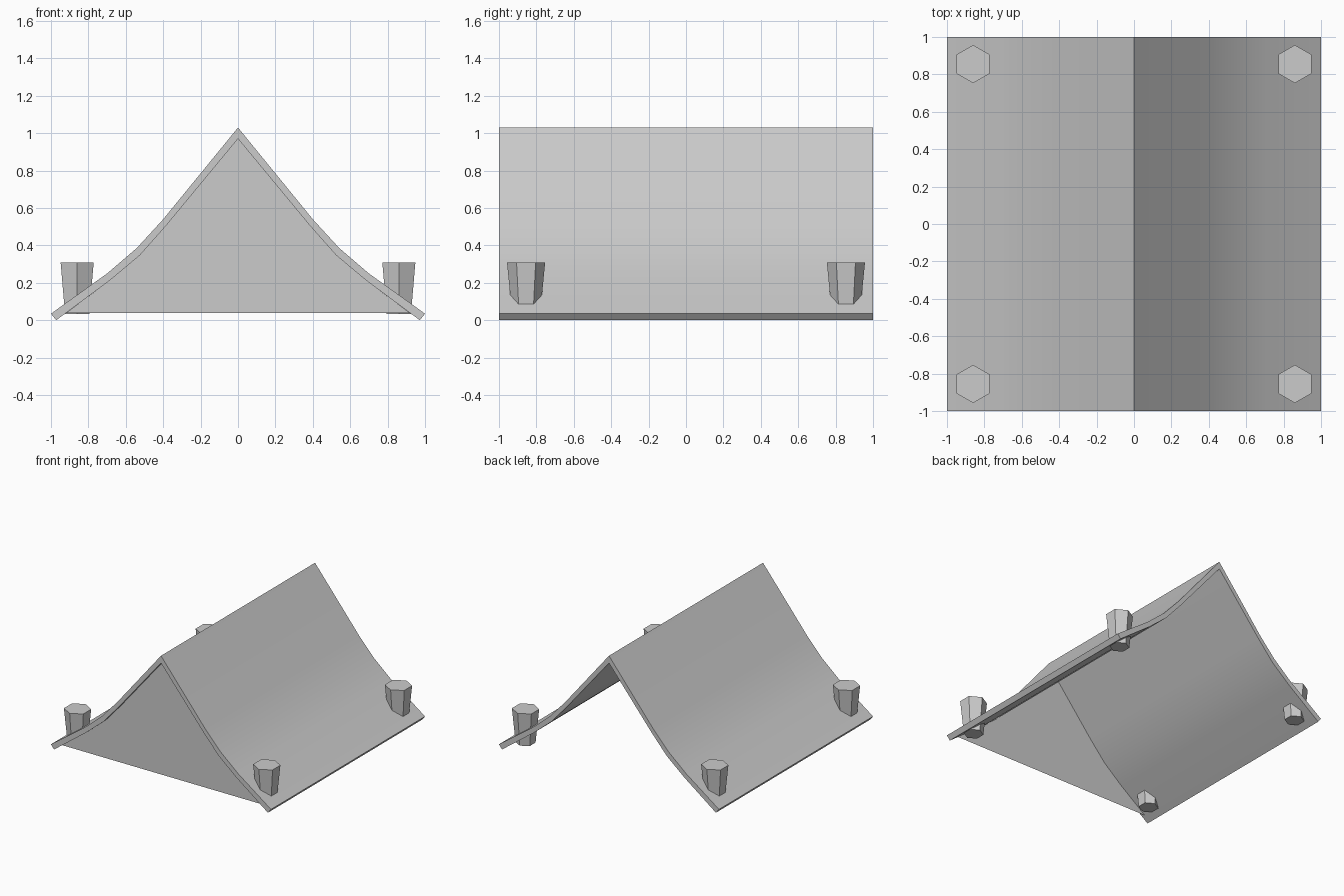
import bpy
import bmesh
import math

cube = bpy.data.objects.get("Cube")
if cube:
    bpy.data.objects.remove(cube, do_unlink=True)

grey = bpy.data.materials.new("plain_grey")
grey.use_nodes = True
grey.diffuse_color = (0.6, 0.6, 0.6, 1)
grey.node_tree.nodes["Principled BSDF"].inputs["Base Color"].default_value = (0.6, 0.6, 0.6, 1)


def finish(name, bm):
    """Turn a bmesh into a named object with the grey material."""
    bmesh.ops.recalc_face_normals(bm, faces=bm.faces)
    mesh = bpy.data.meshes.new(name)
    bm.to_mesh(mesh)
    bm.free()
    mesh.materials.append(grey)
    obj = bpy.data.objects.new(name, mesh)
    bpy.context.collection.objects.link(obj)
    return obj


def mirrored(half):
    """Complete a ridge-to-eave profile with its mirror image, left to right."""
    return [(-x, z) for x, z in reversed(half[1:])] + half


# Half profiles of the roof sheet, ridge to eave
outer = mirrored([(0, 1.03), (0.4, 0.54), (0.54, 0.387), (0.7, 0.25), (1, 0.035)])
inner_half = [(0, 0.97), (0.385, 0.505), (0.525, 0.347), (0.685, 0.213), (0.972, 0)]
inner = mirrored(inner_half)

# Roof: curved sheet extruded from front to back
bm = bmesh.new()
rows = [[[bm.verts.new((x, y, z)) for x, z in line] for line in (outer, inner)] for y in (-1, 1)]
(front_out, front_in), (back_out, back_in) = rows
for i in range(len(outer) - 1):
    j = i + 1
    bm.faces.new((front_out[i], front_out[j], back_out[j], back_out[i]))
    bm.faces.new((front_in[j], front_in[i], back_in[i], back_in[j]))
    for out, inn in rows:
        bm.faces.new((out[i], out[j], inn[j], inn[i]))
for i in (0, -1):
    bm.faces.new((front_out[i], back_out[i], back_in[i], front_in[i]))
roof = finish("roof", bm)
bpy.context.view_layer.objects.active = roof
roof.select_set(True)
bpy.ops.object.shade_smooth_by_angle(angle=math.radians(30))
roof.select_set(False)

# Gable: flat panel just inside the front opening, the back stays open
bm = bmesh.new()
outline = mirrored(inner_half[:-1] + [(0.92, 0.038)])
bm.faces.new([bm.verts.new((x, -0.97, z)) for x, z in outline])
finish("front_gable", bm)

# Pegs: tapered hexagonal studs through the corners of the roof
for side, sx in (("left", 1), ("right", -1)):
    for end, sy in (("front", -1), ("back", 1)):
        bm = bmesh.new()
        bmesh.ops.create_cone(bm, cap_ends=True, segments=6,
                              radius1=0.075, radius2=0.102, depth=0.275)
        # Turn the hexagon so its points lie along y
        if max(v.co.x for v in bm.verts) > max(v.co.y for v in bm.verts):
            for v in bm.verts:
                v.co.x, v.co.y = v.co.y, v.co.x
        peg = finish(f"{end}_{side}_peg", bm)
        peg.location = (0.86 * sx, 0.855 * sy, 0.172)
